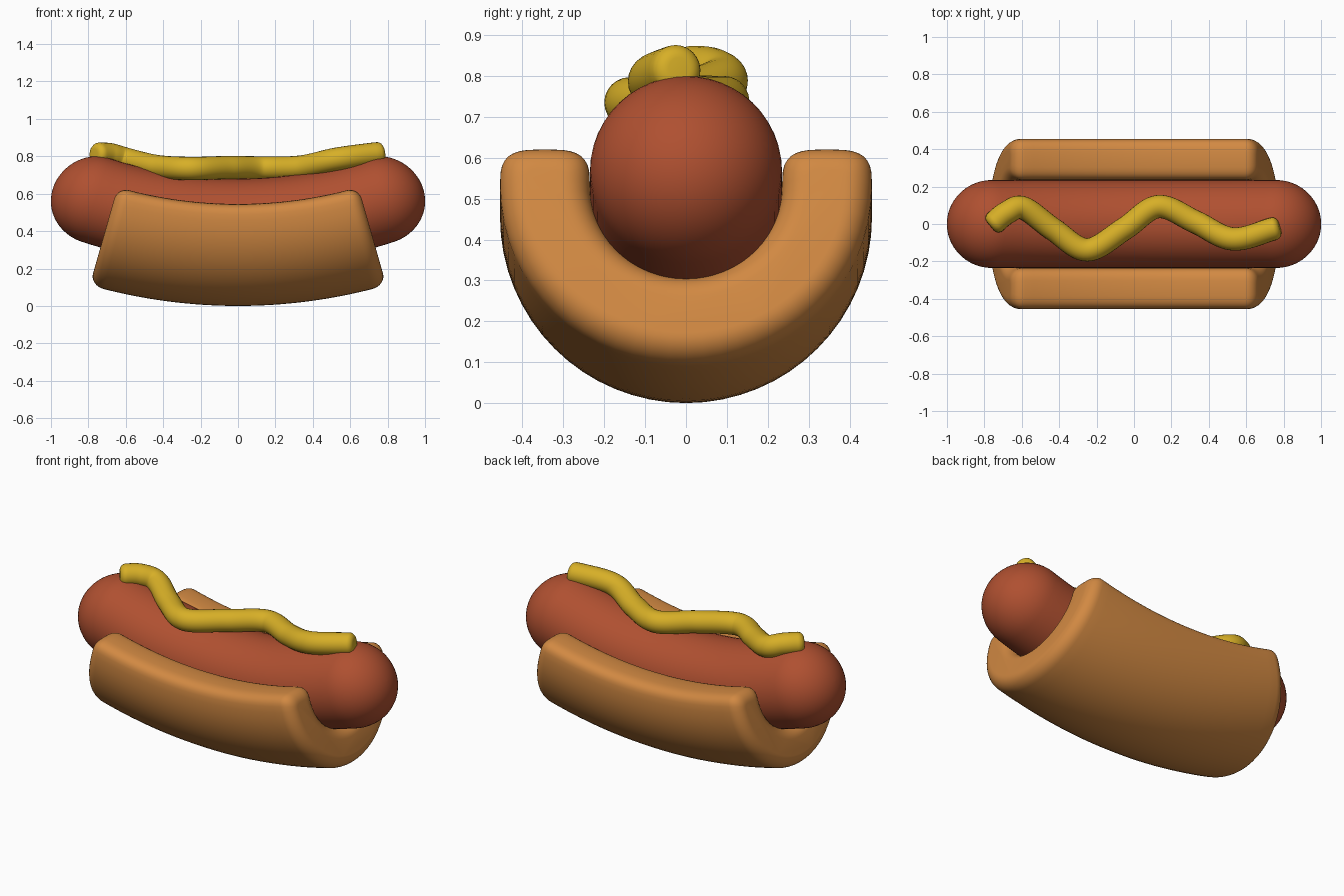
import bpy, bmesh
from math import sin, cos, pi, copysign
from mathutils import Vector

if "Cube" in bpy.data.objects:
    bpy.data.objects.remove(bpy.data.objects["Cube"])

ZC, R = 2.9, 2.455   # bend centre height and neutral radius


def bend(p):
    x, y, z = p
    a = x / R
    return ((ZC - z) * sin(a), y, ZC - (ZC - z) * cos(a))


def material(name, rgb):
    m = bpy.data.materials.new(name)
    m.diffuse_color = (*rgb, 1)
    m.use_nodes = True
    m.node_tree.nodes["Principled BSDF"].inputs["Base Color"].default_value = m.diffuse_color
    return m


def loft(name, rings, mat, angle):
    """Skin closed rings of points and cap both ends."""
    bm = bmesh.new()
    vs = [[bm.verts.new(p) for p in ring] for ring in rings]
    n = len(vs[0])
    for a, b in zip(vs, vs[1:]):
        for i in range(n):
            bm.faces.new((a[i], a[(i + 1) % n], b[(i + 1) % n], b[i]))
    bm.faces.new(vs[0])
    bm.faces.new(vs[-1])
    bmesh.ops.recalc_face_normals(bm, faces=bm.faces)
    me = bpy.data.meshes.new(name)
    bm.to_mesh(me)
    bm.free()
    ob = bpy.data.objects.new(name, me)
    bpy.context.collection.objects.link(ob)
    me.materials.append(mat)
    bpy.ops.object.select_all(action='DESELECT')
    ob.select_set(True)
    bpy.context.view_layer.objects.active = ob
    bpy.ops.object.shade_smooth_by_angle(angle=angle)
    return ob


def rounded_stations(half, e, steps, mid):
    """(position, inset) pairs along a length with rounded ends."""
    end = [(half - e + e * sin(t), e * (1 - cos(t)))
           for t in (pi / 2 * i / steps for i in range(steps + 1))]
    body = [((half - e) * (2 * i / mid - 1), 0) for i in range(1, mid)]
    return [(-x, d) for x, d in reversed(end)] + body + end


# Sausage: bent capsule
rad = 0.235
rings = []
for x, d in rounded_stations(1.01, rad, 14, 30):
    r = max(rad - d, 0.002)
    rings.append([bend((x, r * cos(2 * pi * i / 48), 0.445 + r * sin(2 * pi * i / 48)))
                  for i in range(48)])
loft("sausage", rings, material("sausage_red", (0.43, 0.08, 0.03)), pi / 3)


# Bun: bent U-shaped section with rounded lips and ends
def lip(d, side):
    pts = []
    for i in range(1, 16):
        t = pi * i / 16
        c, s = cos(t), sin(t)
        y = 0.345 + (0.11 - d) * copysign(abs(c) ** 0.6, c)
        pts.append((side * y, 0.455 + (0.09 - d) * s ** 0.6))
    return pts


def bun_section(d):
    ts = [pi * i / 32 for i in range(33)]
    outer = [(-(0.455 - d) * cos(t), 0.455 - (0.455 - d) * sin(t)) for t in ts]
    inner = [((0.235 + d) * cos(t), 0.455 - (0.235 + d) * sin(t)) for t in ts]
    return outer + lip(d, 1) + inner + lip(d, -1)[::-1]


rings = [[bend((x, y, z)) for y, z in bun_section(d)]
         for x, d in rounded_stations(0.68, 0.065, 8, 24)]
loft("bun", rings, material("bun_brown", (0.64, 0.25, 0.055)), pi / 3)

# Mustard: wavy tube lying on the sausage
path = [Vector(p) for p in (
    (-0.755, 0.0, 0.812), (-0.68, 0.06, 0.808), (-0.59, 0.085, 0.782), (-0.43, -0.03, 0.745),
    (-0.25, -0.138, 0.735), (-0.05, -0.025, 0.74), (0.13, 0.093, 0.738),
    (0.33, 0.01, 0.742), (0.53, -0.08, 0.785), (0.765, -0.02, 0.817))]
ext = [2 * path[0] - path[1]] + path + [2 * path[-1] - path[-2]]
pts = []
for a, b, c, d in zip(ext, ext[1:], ext[2:], ext[3:]):
    for t in (i / 12 for i in range(12)):
        pts.append(0.5 * (2 * b + (c - a) * t + (2 * a - 5 * b + 4 * c - d) * t * t
                          + (3 * b - a - 3 * c + d) * t ** 3))
pts.append(path[-1])
tube, edge = 0.062, 0.035
start, stop = (pts[0] - pts[1]).normalized(), (pts[-1] - pts[-2]).normalized()
steps = [pi / 2 * i / 6 for i in range(1, 7)]
line = ([(pts[0] + start * edge * (sin(t) - 0.5), tube - edge * (1 - cos(t))) for t in reversed(steps)]
        + [(p, tube) for p in pts[2:-2]]
        + [(pts[-1] + stop * edge * (sin(t) - 0.6), tube - edge * (1 - cos(t))) for t in steps])
rings = []
for i, (p, r) in enumerate(line):
    if i < 6:
        tan = -start
    elif i >= len(line) - 6:
        tan = stop
    else:
        tan = (line[i + 1][0] - line[i - 1][0]).normalized()
    side = tan.cross(Vector((0, 0, 1))).normalized()
    up = side.cross(tan)
    rings.append([p + r * (side * cos(2 * pi * k / 24) + up * sin(2 * pi * k / 24))
                  for k in range(24)])
loft("mustard", rings, material("mustard_yellow", (0.68, 0.43, 0.02)), pi / 3)
